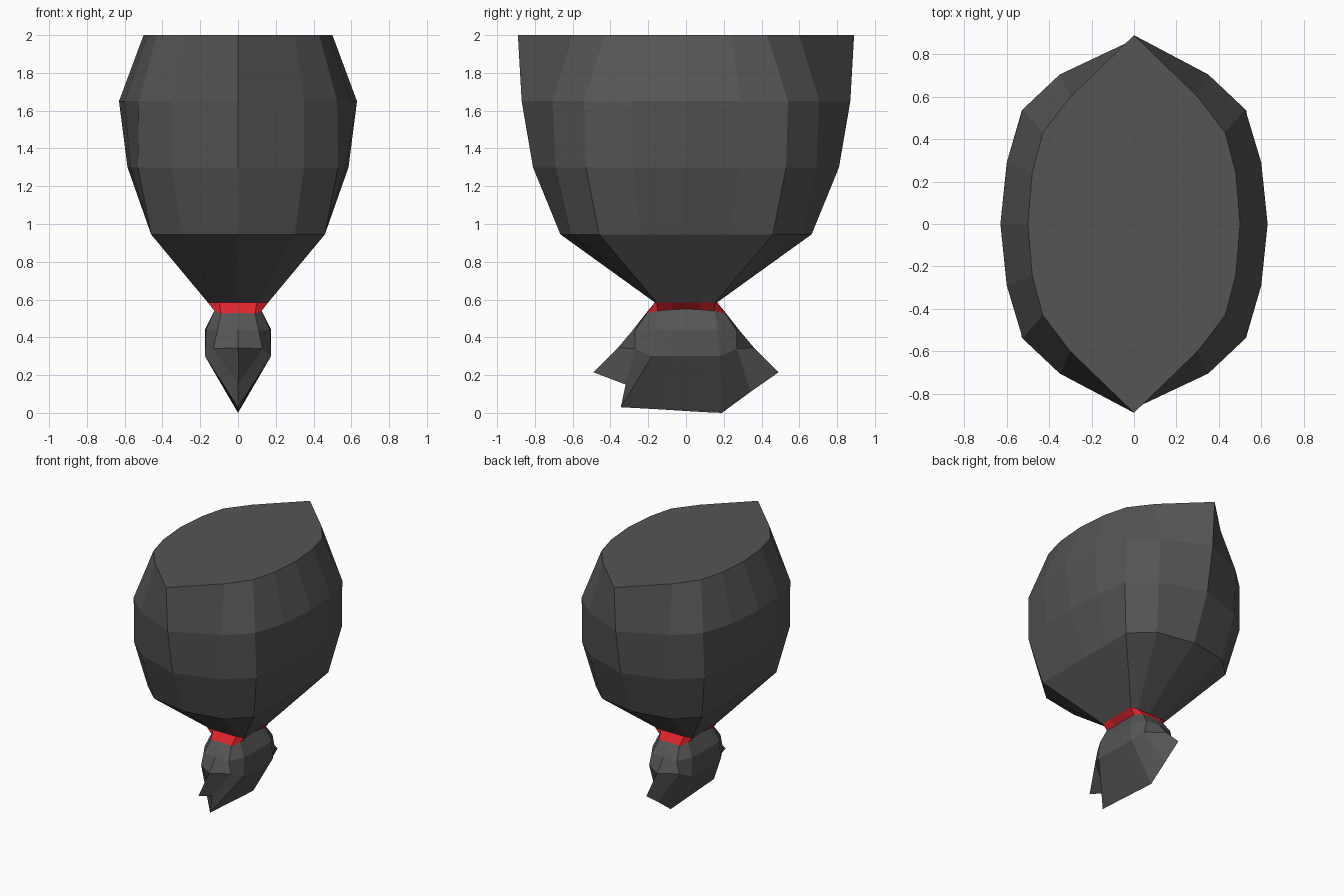
import bpy, bmesh

if "Cube" in bpy.data.objects:
    bpy.data.objects.remove(bpy.data.objects["Cube"])


def material(name, rgb):
    m = bpy.data.materials.new(name)
    m.diffuse_color = (*rgb, 1)
    m.use_nodes = True
    m.node_tree.nodes["Principled BSDF"].inputs["Base Color"].default_value = m.diffuse_color
    return m


GREY = material("dark grey plastic", (0.09, 0.09, 0.09))
RED = material("red tie", (0.74, 0.018, 0.027))


def ring(quarter, back=None):
    """Five points from the front (-y) round to the side (+x), mirrored to a 16-point ring."""
    back = back or quarter
    half = [(x, -y, z) for x, y, z in quarter] + [p for p in back[3::-1]]
    return half + [(-x, y, z) for x, y, z in half[7:0:-1]]


def level(z, *xy):
    return ring([(x, y, z) for x, y in xy])


def loft(name, rings, mat, cap=False):
    bm = bmesh.new()
    loops = [[bm.verts.new(p) for p in r] for r in rings]
    for a, b in zip(loops, loops[1:]):
        for i in range(16):
            j = (i + 1) % 16
            bm.faces.new((a[i], a[j], b[j], b[i]))
    if cap:
        bm.faces.new(loops[-1])
    bmesh.ops.remove_doubles(bm, verts=bm.verts[:], dist=0.0005)
    bmesh.ops.recalc_face_normals(bm, faces=bm.faces[:])
    me = bpy.data.meshes.new(name)
    bm.to_mesh(me)
    bm.free()
    me.materials.append(mat)
    ob = bpy.data.objects.new(name, me)
    bpy.context.collection.objects.link(ob)
    return ob


# Shared rings at the top and bottom of the tie
neck = level(0.585, (0, .165), (.10, .165), (.16, .155), (.16, .08), (.16, 0))
tie_low = ring([(0, .21, .53), (.09, .21, .525), (.125, .15, .54),
                (.115, .07, .547), (.115, 0, .55)])

# Full bag body, pinched at the neck, flat on top
loft("bag_body", [
    neck,
    level(0.945, (0, .665), (.30, .61), (.46, .46), (.46, .24), (.46, 0)),
    level(1.30, (0, .81), (.35, .69), (.53, .53), (.57, .28), (.585, 0)),
    level(1.65, (0, .87), (.35, .705), (.525, .54), (.60, .29), (.63, 0)),
    level(2.00, (0, .89), (.30, .60), (.43, .43), (.48, .24), (.50, 0)),
], GREY, cap=True)

# Red tie round the neck
loft("neck_tie", [tie_low, neck], RED)

# Gathered loose end, closing to a ragged ridge on x = 0
loft("gathered_end", [
    [(0, y, z) for x, y, z in ring(
        [(0, .49, .215), (0, .32, .15), (0, .345, .03), (0, .16, .02), (0, 0, .01)],
        [(0, .49, .215), (0, .34, .11), (0, .19, 0), (0, .1, .004), (0, 0, .01)])],
    ring([(0, .36, .345), (.13, .27, .34), (.175, .18, .30), (.175, .09, .30), (.175, 0, .30)]),
    ring([(0, .28, .44), (.11, .27, .435), (.17, .17, .44), (.175, .09, .44), (.175, 0, .44)]),
    tie_low,
], GREY)
